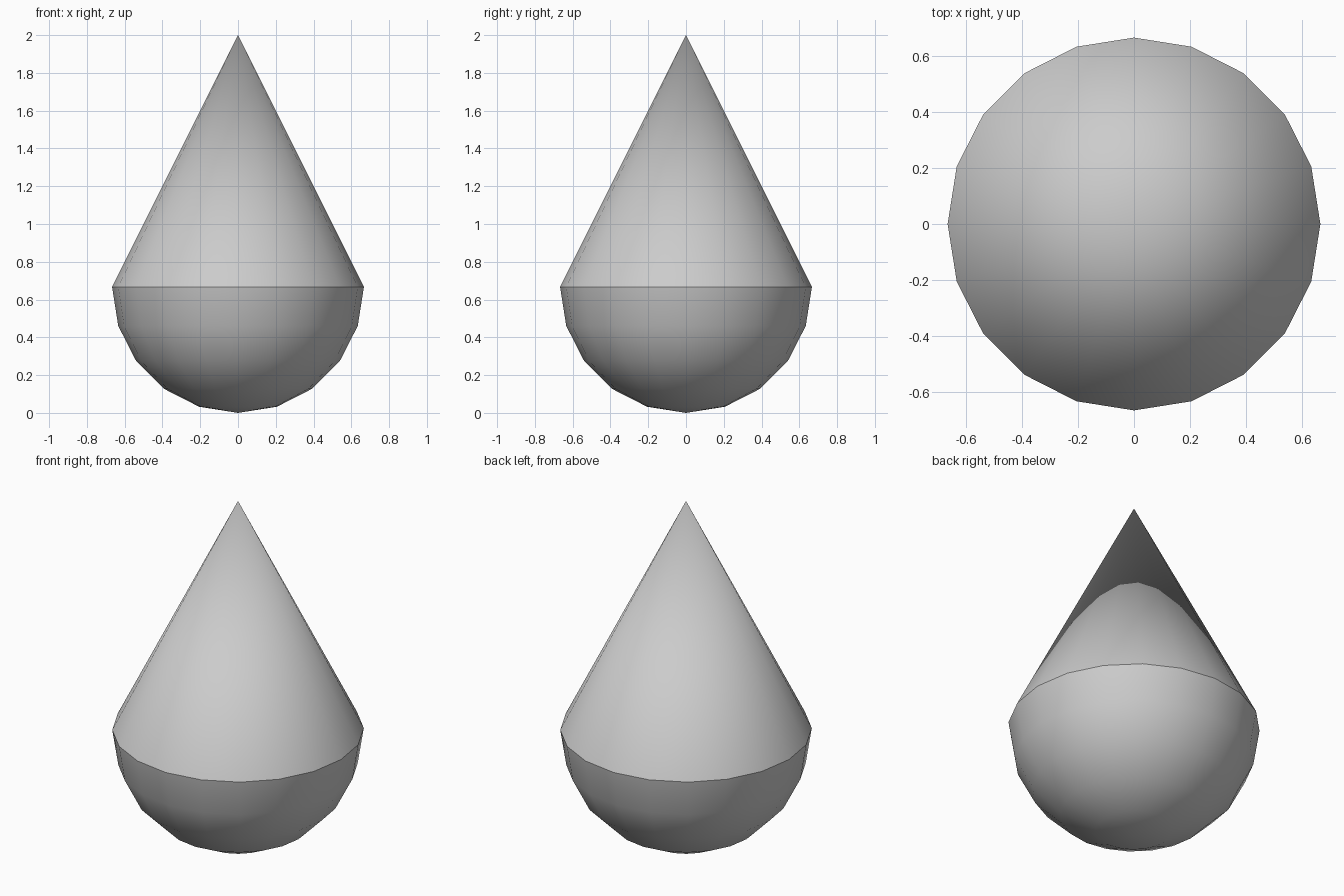
import bpy, bmesh
from mathutils import Matrix

if "Cube" in bpy.data.objects:
    bpy.data.objects.remove(bpy.data.objects["Cube"])

R = 2 / 3      # radius of the round base, also the height of the seam
SIDES = 20


def add_part(name, bm):
    for f in bm.faces:
        f.smooth = True
    mesh = bpy.data.meshes.new(name)
    bm.to_mesh(mesh)
    bm.free()
    obj = bpy.data.objects.new(name, mesh)
    bpy.context.collection.objects.link(obj)
    return obj


# Round bottom: lower half of a sphere
bm = bmesh.new()
bmesh.ops.create_uvsphere(bm, u_segments=SIDES, v_segments=SIDES // 2, radius=R,
                          matrix=Matrix.Translation((0, 0, R)))
upper = [v for v in bm.verts if v.co.z > R + 0.001]
bmesh.ops.delete(bm, geom=upper, context='VERTS')
add_part("round_bottom", bm)

# Pointed top: cone with a single shared tip
bm = bmesh.new()
height = 2 - R
bmesh.ops.create_cone(bm, cap_ends=False, segments=SIDES, radius1=R, radius2=0,
                      depth=height, matrix=Matrix.Translation((0, 0, R + height / 2)))
bmesh.ops.remove_doubles(bm, verts=bm.verts, dist=0.0001)
bmesh.ops.recalc_face_normals(bm, faces=bm.faces)
if sum(f.normal.z for f in bm.faces) < 0:
    bmesh.ops.reverse_faces(bm, faces=bm.faces)
add_part("cone_top", bm)
